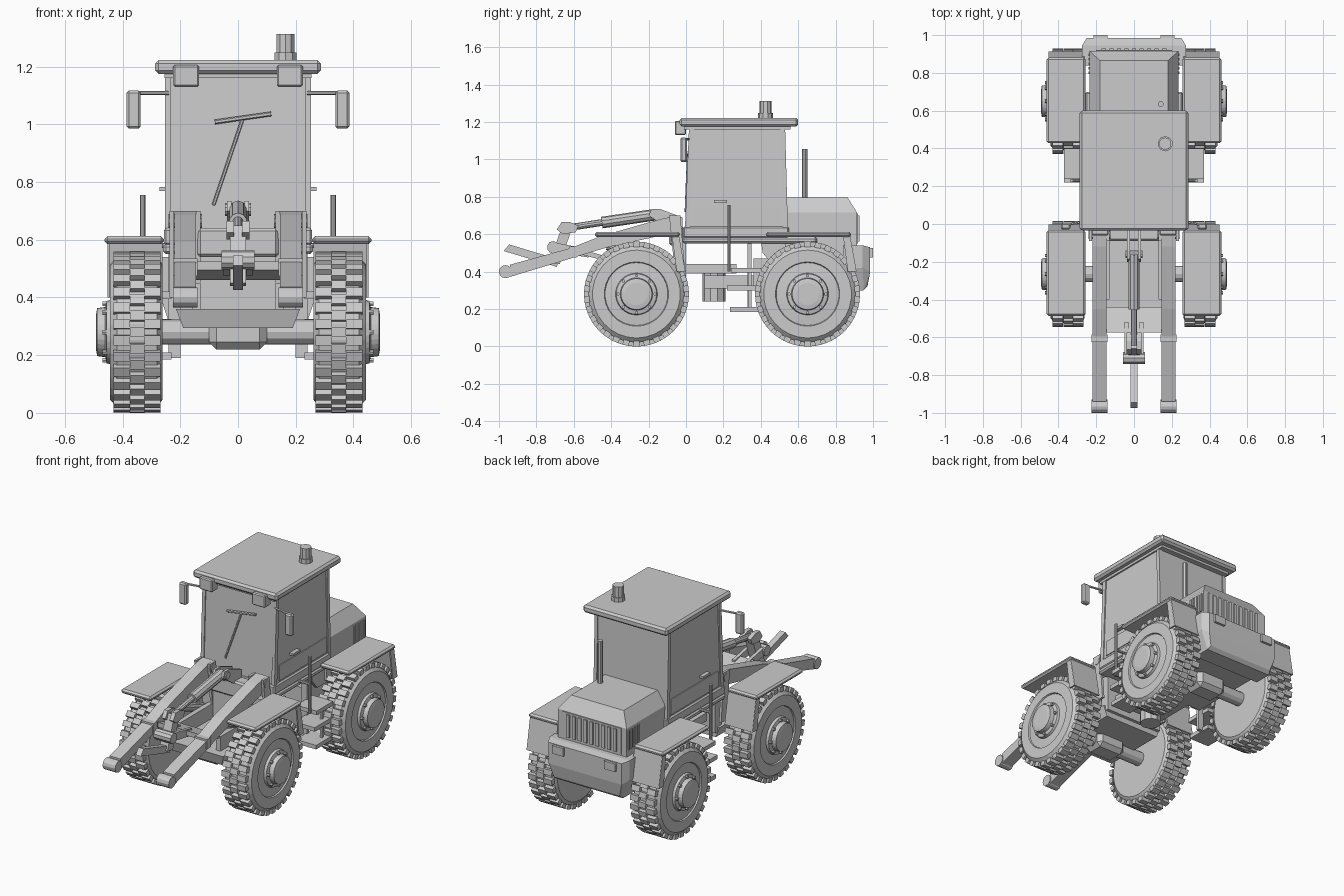
import bpy, bmesh
from math import sin, cos, pi
from mathutils import Vector, Matrix


def finish(name, bm, mirror=False, bevel=0, y=0, z=0):
    bmesh.ops.recalc_face_normals(bm, faces=bm.faces)
    me = bpy.data.meshes.new(name)
    bm.to_mesh(me)
    bm.free()
    ob = bpy.data.objects.new(name, me)
    bpy.context.collection.objects.link(ob)
    ob.location = (0, y, z)
    if bevel:
        m = ob.modifiers.new("bevel", "BEVEL")
        m.width, m.segments, m.limit_method = bevel, 1, "ANGLE"
    if mirror:
        ob.modifiers.new("mirror", "MIRROR").use_clip = False
    return ob


def hull(name, pts, **k):
    bm = bmesh.new()
    for p in pts:
        bm.verts.new(p)
    bmesh.ops.convex_hull(bm, input=bm.verts)
    bmesh.ops.dissolve_limit(bm, angle_limit=0.01, verts=bm.verts, edges=bm.edges)
    return finish(name, bm, **k)


def box(name, x0, x1, y0, y1, z0, z1, **k):
    return hull(name, [(x, y, z) for x in (x0, x1) for y in (y0, y1) for z in (z0, z1)], **k)


def profile(name, yz, x0, x1, **k):
    bm = bmesh.new()
    f = bm.faces.new([bm.verts.new((x0, y, z)) for y, z in yz])
    r = bmesh.ops.extrude_face_region(bm, geom=[f])
    vs = [v for v in r["geom"] if isinstance(v, bmesh.types.BMVert)]
    bmesh.ops.translate(bm, verts=vs, vec=(x1 - x0, 0, 0))
    if f.is_valid is False or len(bm.faces) < len(yz) + 2:
        bm.faces.new([v for v in bm.verts if v not in vs])
    return finish(name, bm, **k)


def rod(name, a, b, r, n=12, **k):
    a, b = Vector(a), Vector(b)
    bm = bmesh.new()
    rot = (b - a).to_track_quat("Z", "Y").to_matrix().to_4x4()
    bmesh.ops.create_cone(bm, cap_ends=True, segments=n, radius1=r, radius2=r,
                          depth=(b - a).length, matrix=Matrix.Translation((a + b) / 2) @ rot)
    return finish(name, bm, **k)


def mirror_rect(hx, y0, y1, z):
    return [(s * hx, y, z) for s in (-1, 1) for y in (y0, y1)]


# Wheels: lathed tyre and hub, staggered tread blocks, bolts
def wheel(name, y, z=0.28):
    section = [(0.262, 0), (0.262, 0.235), (0.28, 0.26), (0.42, 0.26), (0.443, 0.235),
               (0.443, 0.172), (0.435, 0.168), (0.44, 0.112), (0.455, 0.108),
               (0.46, 0.087), (0.488, 0.083), (0.492, 0.06), (0.492, 0)]
    bm = bmesh.new()
    vs = [bm.verts.new((x, 0, r)) for x, r in section]
    es = [bm.edges.new(p) for p in zip(vs, vs[1:])]
    bmesh.ops.spin(bm, geom=vs + es, cent=(0, 0, 0), axis=(1, 0, 0), angle=2 * pi, steps=30)
    bmesh.ops.remove_doubles(bm, verts=bm.verts, dist=1e-4)
    finish(name + "_tyre", bm, mirror=True, y=y, z=z)
    bm = bmesh.new()
    for i in range(30):
        for x, w, off in ((0.296, 0.056, 0), (0.349, 0.05, 0.5), (0.403, 0.056, 0)):
            m = Matrix.Rotation(2 * pi * (i + off) / 30, 4, "X") @ Matrix.Translation((x, 0, 0.266)) \
                @ Matrix.Diagonal((w, 0.034, 0.028, 1))
            bmesh.ops.create_cube(bm, size=1, matrix=m)
    finish(name + "_treads", bm, mirror=True, y=y, z=z)
    bm = bmesh.new()
    for i in range(8):
        a = 2 * pi * i / 8
        m = Matrix.Translation((0.46, 0.098 * cos(a), 0.098 * sin(a))) @ Matrix.Rotation(pi / 2, 4, "Y")
        bmesh.ops.create_cone(bm, cap_ends=True, segments=6, radius1=0.009, radius2=0.009, depth=0.02, matrix=m)
    finish(name + "_bolts", bm, mirror=True, y=y, z=z)


# Axles, fenders and flaps repeat at each wheel pair
for tag, y in (("front", -0.265), ("rear", 0.65)):
    wheel(tag + "_wheel", y)
    rod(tag + "_axle", (-0.3, y, 0.28), (0.3, y, 0.28), 0.043)
    box(tag + "_differential", -0.1, 0.1, y - 0.07, y + 0.07, 0.22, 0.34, bevel=0.025)
    box(tag + "_fender", 0.257, 0.462, y - 0.222, y + 0.232, 0.585, 0.613, mirror=True, bevel=0.01)
    profile(tag + "_flap", [(y + 0.215, 0.59), (y + 0.228, 0.59), (y + 0.262, 0.4), (y + 0.25, 0.4)],
            0.262, 0.452, mirror=True)
    profile(tag + "_flap_side", [(y + 0.225, 0.59), (y + 0.19, 0.59), (y + 0.215, 0.4), (y + 0.26, 0.4)],
            0.445, 0.453, mirror=True)

# Front and rear chassis with articulation joint
hull("front_frame", mirror_rect(0.19, -0.43, -0.02, 0.295) + mirror_rect(0.215, -0.45, -0.02, 0.36))
box("front_frame_side", 0.13, 0.16, -0.4, -0.01, 0.36, 0.45, mirror=True)
box("front_bulkhead", -0.2, 0.2, -0.06, 0.0, 0.33, 0.56)
rod("pivot_joint", (0, 0.15, 0.24), (0, 0.15, 0.4), 0.062, 10)
box("pivot_upper_plate", -0.14, 0.14, 0.0, 0.27, 0.39, 0.44)
box("pivot_mid_plate", -0.11, 0.11, 0.1, 0.45, 0.31, 0.38)
box("rear_frame", -0.2, 0.2, 0.36, 0.9, 0.31, 0.47)
profile("rear_frame_skirt", [(0.4, 0.57), (0.41, 0.5), (0.46, 0.44), (0.9, 0.44), (0.9, 0.57)], -0.22, 0.22)

# Access steps and handrails
for i, (z, y0) in enumerate(((0.185, 0.235), (0.3, 0.22), (0.395, 0.24))):
    box("step_%d" % i, 0.23, 0.37, y0, 0.4, z, z + 0.025, mirror=True)
box("step_bracket", 0.2, 0.24, 0.33, 0.35, 0.19, 0.55, mirror=True)
box("step_outer_bracket", 0.325, 0.34, 0.335, 0.35, 0.19, 0.42, mirror=True)
rod("handrail", (0.33, 0.23, 0.4), (0.33, 0.23, 0.755), 0.009, 8, mirror=True)
rod("handrail_foot", (0.24, 0.23, 0.58), (0.33, 0.23, 0.58), 0.008, 8, mirror=True)

# Cab with base, roof, pillars and door panels
box("cab_base", -0.26, 0.26, -0.02, 0.7, 0.55, 0.585, bevel=0.01)
box("cab_skirt", -0.257, 0.257, -0.015, 0.55, 0.58, 0.64, bevel=0.008)
hull("cab", mirror_rect(0.248, 0.0, 0.54, 0.6) + mirror_rect(0.245, 0.022, 0.525, 1.18))
hull("front_pillar", [(x, y + d, z) for x in (0.232, 0.253) for d in (-0.006, 0.02)
                      for y, z in ((0.0, 0.62), (0.022, 1.17))], mirror=True)
hull("rear_pillar", [(x, y + d, z) for x in (0.232, 0.253) for d in (-0.02, 0.005)
                     for y, z in ((0.54, 0.62), (0.525, 1.17))], mirror=True)
box("roof", -0.288, 0.288, -0.035, 0.6, 1.175, 1.222, bevel=0.012)
box("roof_liner", -0.255, 0.255, -0.01, 0.56, 1.16, 1.18)
box("door_panel", 0.245, 0.253, 0.045, 0.51, 0.65, 0.745, mirror=True)
box("door_handle", 0.245, 0.272, 0.15, 0.22, 0.768, 0.782, mirror=True)
box("roof_lamp", 0.135, 0.225, -0.06, 0.0, 1.13, 1.205, mirror=True, bevel=0.006)
rod("beacon_base", (0.165, 0.425, 1.22), (0.165, 0.425, 1.248), 0.04, 10)
rod("beacon", (0.165, 0.425, 1.245), (0.165, 0.425, 1.312), 0.033, 10)
rod("wiper_arm", (0.015, 0.01, 1.015), (-0.085, -0.002, 0.72), 0.006, 6)
rod("wiper_blade", (-0.08, 0.008, 1.008), (0.115, 0.008, 1.036), 0.008, 6)
rod("mirror_arm", (0.24, 0.015, 1.108), (0.36, -0.005, 1.108), 0.007, 6, mirror=True)
box("wing_mirror", 0.337, 0.386, -0.03, 0.005, 0.985, 1.117, mirror=True, bevel=0.008)

# Engine hood, grille, vents and exhaust
hull("hood", mirror_rect(0.235, 0.53, 0.915, 0.46) + mirror_rect(0.235, 0.53, 0.915, 0.715)
     + mirror_rect(0.18, 0.53, 0.865, 0.795))
box("grille_surround", -0.2, 0.2, 0.91, 0.92, 0.55, 0.71)
for i in range(9):
    x = -0.16 + i * 0.04
    box("grille_slat_%d" % i, x - 0.011, x + 0.011, 0.915, 0.928, 0.56, 0.7)
for i in range(5):
    y = 0.8 + i * 0.024
    box("side_vent_%d" % i, 0.23, 0.241, y - 0.007, y + 0.007, 0.58, 0.7, mirror=True)
rod("exhaust", (0.142, 0.635, 0.78), (0.142, 0.635, 1.055), 0.015, 10)

# Rear counterweight with lamps
hull("counterweight", [(s * x, y, z) for s in (-1, 1) for x, y, z in (
    (0.275, 0.84, 0.54), (0.275, 0.945, 0.54), (0.25, 0.985, 0.53), (0.275, 0.84, 0.42), (0.275, 0.945, 0.42),
    (0.25, 0.985, 0.4), (0.235, 0.84, 0.3), (0.235, 0.95, 0.3), (0.225, 0.97, 0.32))])
box("rear_lamp", 0.14, 0.215, 0.96, 1.0, 0.475, 0.525, mirror=True)

# Loader tower and lift arms
profile("tower_plate", [(-0.09, 0.7), (-0.03, 0.7), (-0.005, 0.4), (-0.06, 0.4)], 0.13, 0.145, mirror=True)
profile("tower_outer_plate", [(-0.09, 0.7), (-0.03, 0.7), (-0.005, 0.4), (-0.06, 0.4)], 0.222, 0.237, mirror=True)
box("tower_beam", -0.14, 0.14, -0.09, -0.01, 0.54, 0.64, bevel=0.01)
profile("lift_arm", [(-0.03, 0.7), (-0.12, 0.685), (-0.45, 0.592), (-0.62, 0.525), (-0.94, 0.437),
                     (-0.94, 0.372), (-0.6, 0.475), (-0.42, 0.53), (-0.1, 0.6), (-0.03, 0.63)],
        0.146, 0.22, mirror=True)
rod("arm_tip", (0.14, -0.965, 0.4), (0.226, -0.965, 0.4), 0.035, 12, mirror=True)
rod("arm_pivot", (0.125, -0.055, 0.665), (0.24, -0.055, 0.665), 0.025, 10, mirror=True)
box("arm_collar", 0.141, 0.225, -0.625, -0.585, 0.475, 0.535, mirror=True)
profile("arm_crossplate", [(-0.575, 0.525), (-0.44, 0.485), (-0.44, 0.46), (-0.575, 0.495)], -0.18, 0.18)
rod("lift_cylinder", (0.183, -0.08, 0.42), (0.183, -0.42, 0.54), 0.025, 10, mirror=True)

# Tilt cylinder, bellcrank and tool link
profile("tilt_bracket", [(-0.2, 0.7), (-0.185, 0.735), (-0.14, 0.735), (-0.02, 0.69), (-0.02, 0.62), (-0.08, 0.62)],
        0.022, 0.038, mirror=True)
rod("tilt_pin", (-0.045, -0.16, 0.705), (0.045, -0.16, 0.705), 0.022, 10)
rod("tilt_cylinder", (0, -0.16, 0.705), (0, -0.45, 0.662), 0.031, 10)
rod("tilt_rod", (0, -0.44, 0.664), (0, -0.64, 0.633), 0.018, 10)
profile("bellcrank_head", [(-0.69, 0.625), (-0.665, 0.665), (-0.62, 0.665), (-0.575, 0.645), (-0.59, 0.61), (-0.66, 0.6)],
        0.014, 0.04, mirror=True)
profile("bellcrank_lever", [(-0.66, 0.65), (-0.61, 0.63), (-0.675, 0.44), (-0.73, 0.45)], -0.028, 0.028)
rod("bellcrank_pivot", (-0.058, -0.71, 0.53), (0.058, -0.71, 0.53), 0.033, 10)
profile("bellcrank_support", [(-0.52, 0.52), (-0.7, 0.555), (-0.72, 0.51), (-0.52, 0.475)], 0.03, 0.05, mirror=True)
profile("tool_link", [(-0.975, 0.51), (-0.945, 0.545), (-0.68, 0.465), (-0.69, 0.425)], -0.018, 0.018)
